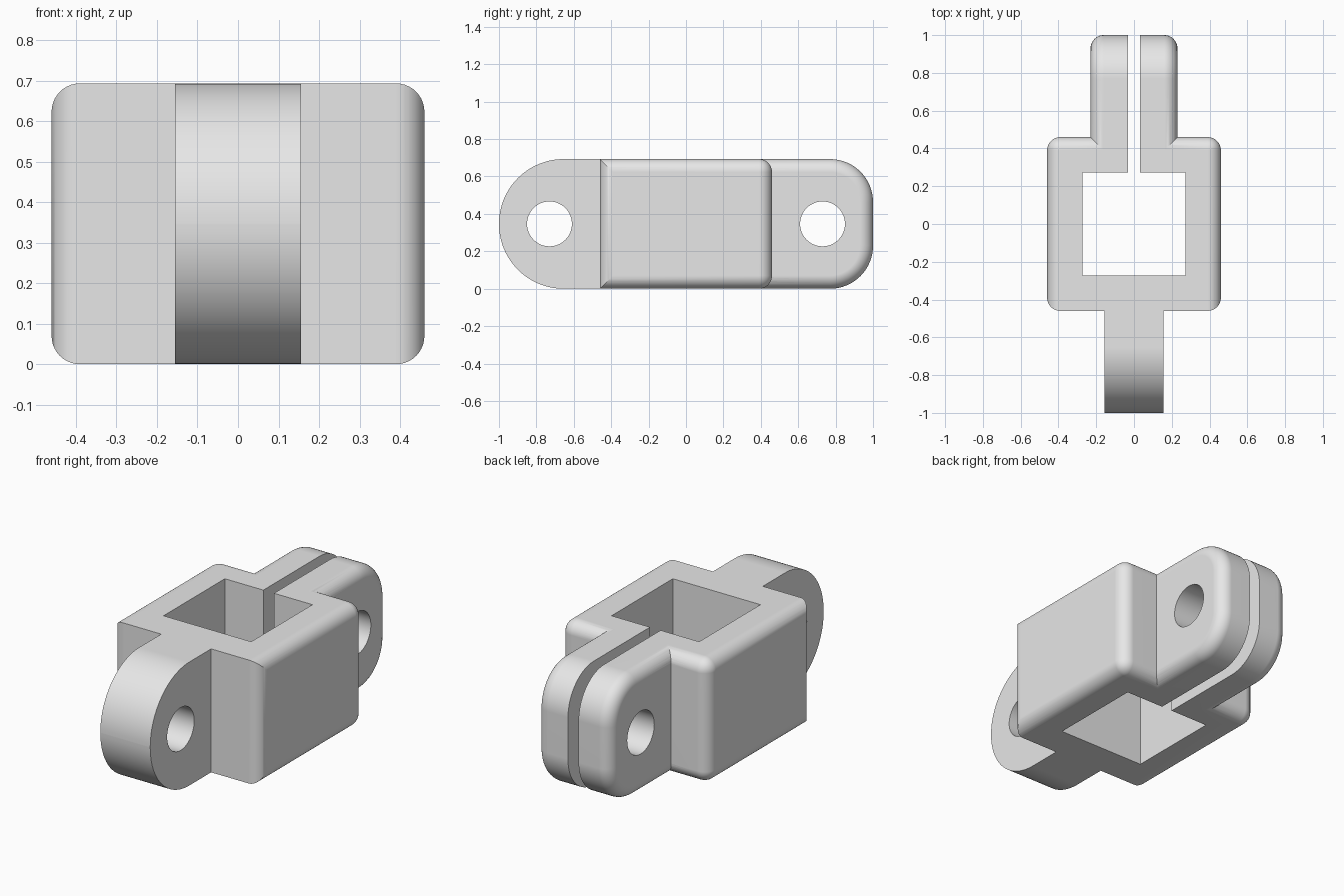
import bpy, bmesh
from math import sin, cos, pi

cube = bpy.data.objects.get("Cube")
if cube:
    bpy.data.objects.remove(cube, do_unlink=True)

H = 0.693          # overall height
W = 0.46           # half width of the square body
FILLET = 0.07      # edge rounding
MID = H / 2

metal = bpy.data.materials.new("plain_grey")
metal.use_nodes = True
metal.diffuse_color = (0.8, 0.8, 0.8, 1)
metal.node_tree.nodes["Principled BSDF"].inputs["Base Color"].default_value = (0.8, 0.8, 0.8, 1)


def rectangle(u0, u1, v0, v1, r_low=0, r_high=0, steps=16):
    """Rectangle outline, corners rounded at its low-u and high-u ends."""
    outline = []
    corners = [(u1, v1, -1, -1, r_high), (u0, v1, 1, -1, r_low),
               (u0, v0, 1, 1, r_low), (u1, v0, -1, 1, r_high)]
    for i, (u, v, su, sv, r) in enumerate(corners):
        n = steps if r else 0
        for k in range(n + 1):
            a = (i + k / max(n, 1)) * pi / 2
            outline.append((u + r * (su + cos(a)), v + r * (sv + sin(a))))
    return outline


def circle(u, v, r, steps=48):
    return [(u + r * cos(2 * pi * k / steps), v + r * sin(2 * pi * k / steps))
            for k in range(steps)]


def prism(name, outline, axis, lo, hi, rim=0):
    """Extrude an outline along x (outline in y, z) or z (outline in x, y)."""
    def place(u, v, w):
        return (w, u, v) if axis == "x" else (u, v, w)
    bm = bmesh.new()
    ends = [[bm.verts.new(place(u, v, w)) for u, v in outline] for w in (lo, hi)]
    caps = [bm.faces.new(e) for e in ends]
    n = len(outline)
    for i in range(n):
        j = (i + 1) % n
        bm.faces.new((ends[0][i], ends[0][j], ends[1][j], ends[1][i]))
    bmesh.ops.recalc_face_normals(bm, faces=bm.faces)
    if rim:
        edges = [e for c in caps for e in c.edges]
        bmesh.ops.bevel(bm, geom=edges, offset=rim, segments=10, profile=0.5, affect="EDGES")
    mesh = bpy.data.meshes.new(name)
    bm.to_mesh(mesh)
    bm.free()
    mesh.materials.append(metal)
    obj = bpy.data.objects.new(name, mesh)
    bpy.context.collection.objects.link(obj)
    return obj


def combine(target, other, operation):
    mod = target.modifiers.new(operation.lower(), "BOOLEAN")
    mod.operation = operation
    mod.solver = "EXACT"
    mod.object = other
    bpy.context.view_layer.objects.active = target
    bpy.ops.object.modifier_apply(modifier=mod.name)
    bpy.data.objects.remove(other, do_unlink=True)


# Square body: rounded block, trimmed so the front keeps sharp top and bottom edges
body = prism("clamp_body", rectangle(-W, W, -0.8, W), "z", 0, H)
bm = bmesh.new()
bm.from_mesh(body.data)
bmesh.ops.bevel(bm, geom=bm.edges[:], offset=FILLET, segments=10, profile=0.5, affect="EDGES")
bm.to_mesh(body.data)
bm.free()
plan = [(v, u) for u, v in rectangle(-W, 0.7, -W, W, r_low=FILLET)]
combine(body, prism("trim", plan, "z", -0.2, 1), "INTERSECT")

# Front lug with a full round end
front = rectangle(-1, -0.35, 0, H, r_low=MID - 0.0005, steps=28)
combine(body, prism("front_lug", front, "x", -0.155, 0.155), "UNION")

# Rear lug with rounded corners and softened outer rims
rear = rectangle(0.3, 1, 0, H, r_high=0.23)
combine(body, prism("rear_lug", rear, "x", -0.23, 0.23, rim=FILLET), "UNION")

# Square opening, rear slit and the two bolt holes
combine(body, prism("opening", rectangle(-0.272, 0.272, -0.272, 0.272), "z", -0.2, 1), "DIFFERENCE")
combine(body, prism("slit", rectangle(-0.033, 0.033, 0.1, 1.2), "z", -0.2, 1), "DIFFERENCE")
for y in (-0.73, 0.73):
    combine(body, prism("bolt_hole", circle(y, MID, 0.12), "x", -0.4, 0.4), "DIFFERENCE")

# Smooth shading with crisp edges
bpy.ops.object.select_all(action="DESELECT")
body.select_set(True)
bpy.context.view_layer.objects.active = body
bpy.ops.object.shade_smooth_by_angle(angle=pi / 6)
weighted = body.modifiers.new("even_shading", "WEIGHTED_NORMAL")
weighted.keep_sharp = True
